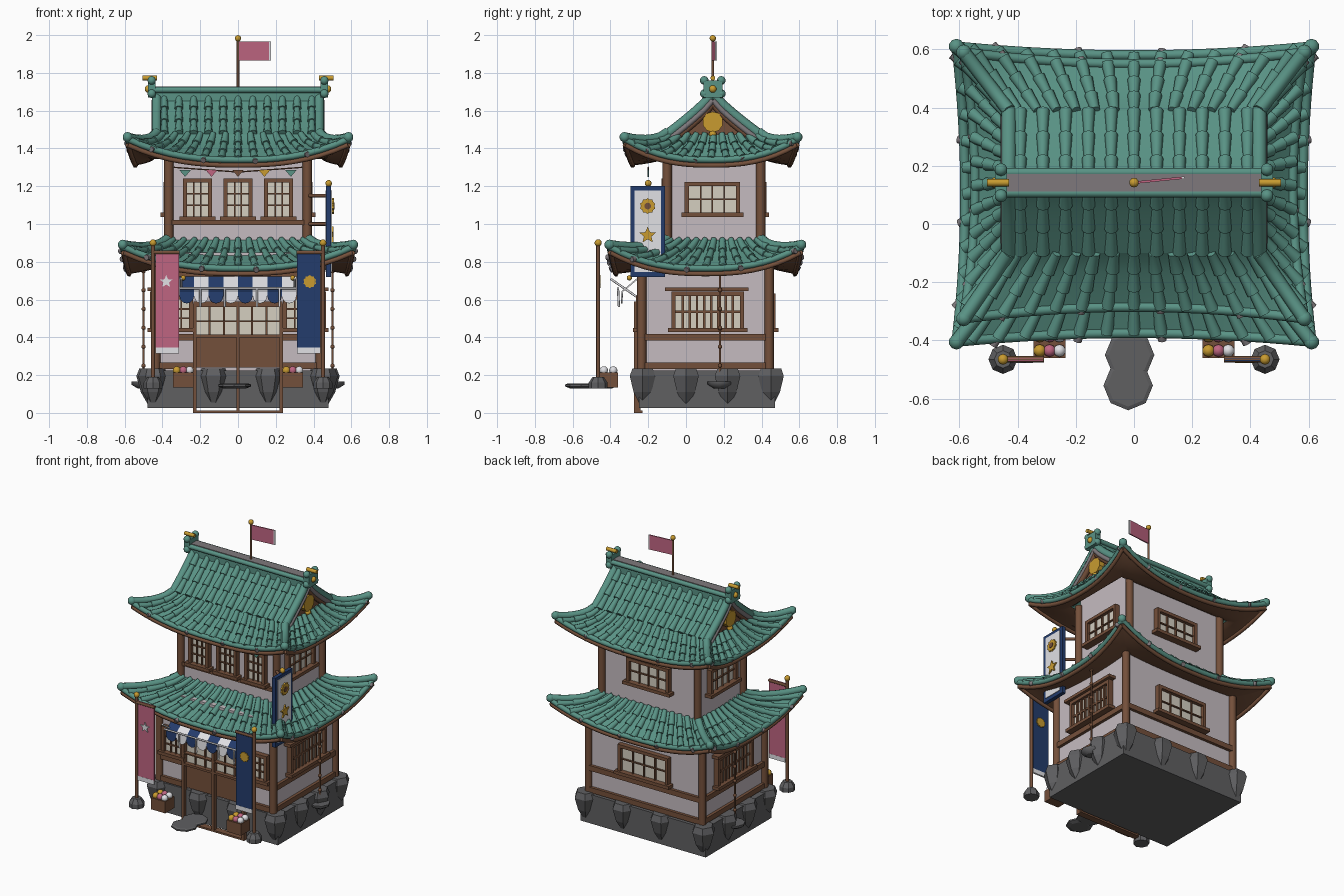
import bpy, bmesh
from math import sin, cos, pi
from mathutils import Matrix

if "Cube" in bpy.data.objects:
    bpy.data.objects.remove(bpy.data.objects["Cube"])

COLOURS = {"roof_green": (.10, .29, .235), "wood": (.175, .08, .043), "plaster": (.56, .5, .53),
           "stone": (.115, .115, .12), "gold": (.58, .33, .03), "pink": (.52, .13, .22),
           "navy": (.017, .045, .15), "white": (.75, .75, .78), "paper": (.66, .62, .53),
           "slate": (.21, .19, .2)}
MAT = {}
for key, rgb in COLOURS.items():
    m = bpy.data.materials.new(key)
    m.use_nodes = True
    m.diffuse_color = (*rgb, 1)
    m.node_tree.nodes["Principled BSDF"].inputs["Base Color"].default_value = (*rgb, 1)
    MAT[key] = m


def link(name, data, *mats):
    for key in mats:
        data.materials.append(MAT[key])
    ob = bpy.data.objects.new(name, data)
    bpy.context.scene.collection.objects.link(ob)
    return ob


def finish(name, bm, *mats, smooth=False):
    bmesh.ops.recalc_face_normals(bm, faces=bm.faces)
    for f in bm.faces:
        f.smooth = smooth
    me = bpy.data.meshes.new(name)
    bm.to_mesh(me)
    bm.free()
    return link(name, me, *mats)


def boxes(name, mat, bounds):
    bm = bmesh.new()
    for a, b, c, d, e, f in bounds:
        mid = Matrix.Translation(((a + b) / 2, (c + d) / 2, (e + f) / 2))
        bmesh.ops.create_cube(bm, size=1, matrix=mid @ Matrix.Diagonal((b - a, d - c, f - e, 1)))
    return finish(name, bm, mat)


def tubes(name, mat, paths, r, res=2, smooth=True):
    """Round bars along paths of (x, y, z) or (x, y, z, radius factor)."""
    cu = bpy.data.curves.new(name, "CURVE")
    cu.dimensions = "3D"
    cu.bevel_depth, cu.bevel_resolution, cu.use_fill_caps = r, res, True
    for path in paths:
        s = cu.splines.new("POLY")
        s.points.add(len(path) - 1)
        s.use_smooth = smooth
        for pt, co in zip(s.points, path):
            pt.co = (*co[:3], 1)
            pt.radius = co[3] if len(co) > 3 else 1
    return link(name, cu, mat)


def balls(name, mat, items):
    bm = bmesh.new()
    for x, y, z, r in items:
        bmesh.ops.create_uvsphere(bm, u_segments=10, v_segments=7, radius=r,
                                  matrix=Matrix.Translation((x, y, z)))
    return finish(name, bm, mat, smooth=True)


# Map (along wall, outward, up) to world for each wall
FACE = {"front": lambda u, d, z: (u, -d, z), "back": lambda u, d, z: (u, d, z),
        "right": lambda u, d, z: (d, u, z), "left": lambda u, d, z: (-d, u, z)}


def on_wall(face, u0, u1, d0, d1, z0, z1):
    a, b = FACE[face](u0, d0, z0), FACE[face](u1, d1, z1)
    return [v for p, q in zip(a, b) for v in (min(p, q), max(p, q))]


def prism(name, mat, face, pts, d0, d1):
    bm = bmesh.new()
    rings = [[bm.verts.new(FACE[face](u, d, z)) for u, z in pts] for d in (d0, d1)]
    for ring in rings:
        bm.faces.new(ring)
    for i in range(len(pts)):
        j = i - 1
        bm.faces.new((rings[0][j], rings[0][i], rings[1][i], rings[1][j]))
    return finish(name, bm, mat)


def star(u, z, r, inner=1, n=5):
    return [(u + sin(k * pi / n) * r * (inner if k % 2 else 1),
             z + cos(k * pi / n) * r * (inner if k % 2 else 1)) for k in range(2 * n)]


def window(name, face, u, d, z0, z1, w, nx, ny, bar=.008):
    h, t = w / 2, .022
    boxes(name + "_paper", "paper", [on_wall(face, u - h, u + h, d, d + .012, z0, z1)])
    parts = [(u - h - t, u - h, d, d + .035, z0 - t, z1 + t), (u + h, u + h + t, d, d + .035, z0 - t, z1 + t),
             (u - h, u + h, d, d + .035, z1, z1 + t), (u - h - .04, u + h + .04, d, d + .05, z0 - t, z0)]
    for i in range(1, nx):
        c = u - h + w * i / nx
        parts.append((c - bar / 2, c + bar / 2, d, d + .024, z0, z1))
    for i in range(1, ny):
        c = z0 + (z1 - z0) * i / ny
        parts.append((u - h, u + h, d, d + .022, c - bar / 2, c + bar / 2))
    boxes(name + "_frame", "wood", [on_wall(face, *p) for p in parts])


# Stone base with wedge rocks
boxes("base_slab", "stone", [(-.48, .48, -.25, .47, .025, .225)])
spots = [(x, y) for y in (-.23, .45) for x in (-.45, -.13, .16, .45)]
spots += [(x, y) for x in (-.46, .46) for y in (.0, .22)]
tubes("base_rocks", "stone", [[(x, y, .035, .15), (x, y, .11, .7), (x, y, .195, 1), (x, y, .235, .8)]
                              for x, y in spots], .078, 1, False)
tubes("stepping_stones", "stone", [[(x, y, .13, .7), (x, y, .14, 1), (x, y, .15, 1), (x, y, .155, .85)]
                                   for x, y in ((-.015, -.45), (-.02, -.555))], .085, 2, False)

# Storey walls, posts and beams
boxes("lower_walls", "plaster", [(-.43, .43, -.23, .44, .2, .85)])
boxes("upper_walls", "plaster", [(-.36, .36, -.095, .39, .8, 1.42)])
tubes("corner_posts", "wood", [[(s * x, y, z0), (s * x, y, z1)] for s in (-1, 1) for x, y, z0, z1 in
      ((.435, -.235, .22, .82), (.435, .44, .22, .82), (.367, -.1, .85, 1.38), (.367, .395, .85, 1.38))], .025)
beams = []
for z in (.25, .40):
    beams += [on_wall(f, -.24, .45, .42, .45, z - .018, z + .018) for f in ("left", "right")]
    beams += [on_wall("back", -.43, .43, .43, .46, z - .018, z + .018)]
    beams += [(s * .335 - .1, s * .335 + .1, -.25, -.22, z - .018, z + .018) for s in (-1, 1)]
beams += [(-.36, .36, -.115, -.09, .995, 1.02), (-.43, .43, -.25, -.22, .72, .75)]
boxes("wall_beams", "wood", beams)

# Windows
for f in ("left", "right"):
    window(f + "_lower_window", f, .115, .43, .45, .62, .34, 9, 2, .013)
    boxes(f + "_window_hood", "wood", [on_wall(f, -.11, .33, .43, .48, .645, .665)])
    window(f + "_upper_window", f, .14, .36, 1.06, 1.2, .25, 4, 2)
window("back_lower_window", "back", 0, .44, .45, .61, .34, 4, 2)
window("back_upper_window", "back", 0, .39, 1.06, 1.2, .28, 4, 2)
for i in (-1, 0, 1):
    window(f"front_upper_window_{i + 2}", "front", i * .215, .095, 1.04, 1.22, .11, 3, 3)
for s in (-1, 1):
    window(f"front_lower_window_{s + 2}", "front", s * .32, .23, .45, .6, .12, 3, 3)

# Sliding doors
boxes("door_panels", "wood", [(-.22, .22, -.25, -.22, .24, .41)])
boxes("door_paper", "paper", [(-.22, .22, -.245, -.22, .41, .56)])
lattice = [(x - .005, x + .005, -.255, -.23, .41, .56) for x in (-.15, -.075, .075, .15)]
lattice += [(x - .009, x + .009, -.275, -.24, 0, .58) for x in (-.23, 0, .23)]
lattice += [(-.235, .235, -.275, -.23, z, z + h) for z, h in ((0, .012), (.40, .015), (.48, .008), (.56, .03))]
boxes("door_frame", "wood", lattice)


# Curved roofs
def skirt(inner, outer, zin, drop, lift, bow):
    """Surface of a hipped skirt with upswept corners."""
    def at(face, u, v, under=0):
        x, y0, y1 = [a + (b - a) * v for a, b in zip(inner, outer)]
        dent = bow * v * (1 - u * u)
        z = zin - drop * max(v, 0) ** .8 + lift * abs(u) ** 2.5 * v ** 1.5 - under * (1.0 - .75 * v)
        if face == "front":
            return (u * x, y0 + dent, z)
        if face == "back":
            return (u * x, y1 - dent, z)
        return ((x - dent) * (1 if face == "right" else -1), (y0 + y1) / 2 + u * (y1 - y0) / 2, z)
    return at


def sheet(name, mat, fns, nu=16, nv=6):
    bm = bmesh.new()
    for fn in fns:
        g = [[bm.verts.new(fn(2 * i / nu - 1, j / nv)) for i in range(nu + 1)] for j in range(nv + 1)]
        for j in range(nv):
            for i in range(nu):
                bm.faces.new((g[j][i], g[j][i + 1], g[j + 1][i + 1], g[j + 1][i]))
    return finish(name, bm, mat, smooth=True)


def ribs(fn, n, courses):
    """Overlapping tapered tiles running down a slope."""
    out = []
    for i in range(n):
        u = (2 * i + 1) / n - 1
        for c in range(courses):
            pts = [fn(u, (c + k / 2) / courses) for k in range(3)]
            out.append([(x, y, z + .004, .75 + .17 * k) for k, (x, y, z) in enumerate(pts)])
    return out


def eaves_roof(name, at):
    tops, unders, tiles, eave, fascia, caps = [], [], [], [], [], []
    for f in FACE:
        fn = lambda u, v, f=f: at(f, u, v)
        tops.append(fn)
        unders.append(lambda u, v, f=f: at(f, u, v, .12))
        n = 13 if f in ("front", "back") else 11
        tiles += ribs(fn, n, 3)
        eave.append([fn(k / 8 - 1, 1) for k in range(17)])
        fascia.append([at(f, k / 8 - 1, .985, .12) for k in range(17)])
        caps += [[fn((2 * i + 1) / n - 1, .96), fn((2 * i + 1) / n - 1, 1.09)] for i in range(1, n, 3)]
    hips = [[at(f, s, k / 6) for k in range(7)] for f in ("front", "back") for s in (-1, 1)]
    sheet(name + "_tile_bed", "roof_green", tops)
    sheet(name + "_soffit", "wood", unders)
    tubes(name + "_tile_ribs", "roof_green", tiles, .021)
    tubes(name + "_eave_roll", "roof_green", eave, .017)
    tubes(name + "_fascia", "wood", fascia, .014, 1)
    tubes(name + "_tile_ends", "slate", caps, .015)
    tubes(name + "_hip_rolls", "roof_green", [[(x, y, z + .012) for x, y, z in h] for h in hips], .024)
    balls(name + "_hip_knobs", "roof_green", [(*h[-1][:2], h[-1][2] + .01, .027) for h in hips])


eaves_roof("lower_roof", skirt((.37, -.1, .395), (.61, -.405, .61), .915, .15, .115, .03))
eaves_roof("upper_roof", skirt((.43, -.1, .39), (.585, -.325, .59), 1.475, .135, .11, .04))

# Gabled top of the upper roof
RIDGE = .142


def slope(y_end):
    return lambda u, t: (u * .43, RIDGE + (y_end - RIDGE) * t, 1.69 - .215 * t ** .85)


slopes = [slope(-.1), slope(.39)]
sheet("gable_roof_bed", "roof_green", slopes)
tubes("gable_roof_ribs", "roof_green", [p for fn in slopes for p in ribs(fn, 11, 3)], .021)
verges = [[fn(s, k / 5) for k in range(6)] for fn in slopes for s in (-1, 1)]
tubes("gable_verge_rolls", "roof_green", verges, .026)
tubes("gable_bargeboards", "slate", [[(x * 1.03, y, z - .035) for x, y, z in v] for v in verges], .016, 1)
tubes("gable_wood_trim", "wood", [[(x, y, z - .055) for x, y, z in v] for v in verges], .02, 1)
for f in ("left", "right"):
    prism(f + "_gable_panel", "wood", f, [(-.08, 1.46), (.37, 1.46), (RIDGE, 1.67)], .37, .41)
    prism(f + "_gable_medallion", "gold", f, star(RIDGE, 1.54, .055), .41, .445)

# Ridge and its end ornaments
boxes("ridge_beam", "roof_green", [(-.44, .44, RIDGE - .035, RIDGE + .035, 1.65, 1.722)])
boxes("ridge_cap", "slate", [(-.44, .44, RIDGE - .03, RIDGE + .03, 1.722, 1.728)])
tubes("ridge_rolls", "roof_green", [[(-.44, RIDGE + s, 1.71), (.44, RIDGE + s, 1.71)] for s in (-.035, .035)], .016)
boxes("ridge_end_blocks", "roof_green", [(s * .457 - .02, s * .457 + .02, RIDGE - .05, RIDGE + .05, 1.67, 1.76)
                                         for s in (-1, 1)])
balls("ridge_end_knobs", "roof_green", [(s * .457, RIDGE + d, z, .023) for s in (-1, 1)
                                        for d in (-.045, .045) for z in (1.69, 1.76)])
tubes("ridge_gold_rods", "gold", [[(s * .43, RIDGE, 1.773), (s * .505, RIDGE, 1.773)] for s in (-1, 1)], .013)
balls("gold_studs", "gold", [(s * x, RIDGE, z, .02) for s in (-1, 1) for x, z in ((.475, 1.715), (.435, 1.475))])

# Rooftop flag
tubes("roof_flagpole", "wood", [[(0, RIDGE, 1.72), (0, RIDGE, 1.98)]], .007)
for nm, mat, x0, x1 in (("roof_flag", "pink", .005, .165), ("roof_flag_hem", "white", .165, .175)):
    flag = boxes(nm, mat, [(x0, x1, -.004, .004, 1.865, 1.965)])
    flag.location.y, flag.rotation_euler.z = RIDGE, .1

# Striped awning with scalloped hem
bm = bmesh.new()
N, W = 8, .0775
for i in range(N):
    x = (i - N / 2) * W
    strip = [(x, -.24, .73), (x + W, -.24, .73), (x + W, -.34, .645), (x, -.34, .645)]
    hem = [(x + W / 2 - cos(k * pi / 6) * W / 2, -.345, .62 - .04 * sin(k * pi / 6)) for k in range(7)]
    a, b, c, d = [bm.verts.new(p) for p in strip]
    for verts in ((a, b, c, d), (d, c, *[bm.verts.new(p) for p in reversed(hem)])):
        bm.faces.new(verts).material_index = i % 2
awning = finish("awning", bm, "navy", "white")
awning.modifiers.new("thickness", "SOLIDIFY").thickness = .008
tubes("awning_rods", "white", [[(-.31, -.36, .66), (.31, -.36, .66)]] +
      [[(s * .3, -.24, .6), (s * .3, -.4, .71)] for s in (-1, 1)] +
      [[(x, -.36, .66), (x, -.355, .56)] for x in (-.2, -.07, .1, .22)], .006)

# Standing banners, fruit crates, rain chains
tops = []
for s, mat, nm in ((-1, "pink", "right"), (1, "navy", "left")):
    x, y = s * .45, -.465
    tubes(nm + "_banner_pole", "wood", [[(x, y, .15), (x, y, .89)], [(x, y, .85), (s * .31, y, .85)]], .011)
    tubes(nm + "_banner_foot", "stone", [[(x, y, .13, 1), (x, y, .16, 1), (x, y, .19, .6)]], .05, 2, False)
    tops.append((x, y, .9, .019))
    u0, u1 = sorted((s * .312, s * .438))
    boxes(nm + "_banner", mat, [(u0, u1, y - .005, y + .005, .345, .86)])
    boxes(nm + "_banner_hem", "white", [(u0, u1, y - .006, y + .006, .315, .345)])
    for f, d in (("front", -y), ("back", y)):
        prism(f"{nm}_banner_emblem_{f}", "white" if s < 0 else "gold", f,
              star(s * .38, .695, .035, *((.45, 5) if s < 0 else (.85, 10))), d + .005, d + .012)
    cx = s * .29
    boxes(nm + "_crate", "wood", [(cx - .055, cx + .055, -.46, -.36, .135, .215)])
    for k, fruit in enumerate(("gold", "pink", "white")):
        balls(f"{nm}_{fruit}_fruit", fruit, [(cx + (k - 1) * .034, -.41 + d, .225, .022) for d in (-.025, .025)])
    tubes(nm + "_rain_chain", "wood", [[(s * .5, .18, .17), (s * .5, .18, .78)]], .006)
    balls(nm + "_chain_beads", "wood", [(s * .5, .18, .25 + k * .1, .012) for k in range(6)])
    tubes(nm + "_rain_basin", "stone", [[(s * .5, .18, .13, .5), (s * .5, .18, .15, 1), (s * .5, .18, .165, 1)]], .065)
    tops.append((s * .29, -.3, .715, .014))

# Hanging signboard
boxes("signboard_frame", "navy", [(.467, .493, -.295, -.11, .72, 1.2)])
boxes("signboard_panel", "white", [(.463, .497, -.272, -.133, .745, 1.178)])
tubes("signboard_bracket", "wood", [[(.36, -.1, z), (.48, -.2, z)] for z in (1.0, 1.15)], .01)
prism("signboard_sun", "gold", "right", star(-.203, 1.095, .042, .85, 10), .497, .507)
prism("signboard_sun_hub", "wood", "right", star(-.203, 1.095, .018), .507, .511)
prism("signboard_star", "gold", "right", star(-.203, .94, .046, .45), .497, .506)
prism("signboard_heart", "pink", "right", star(-.203, .82, .035, .8, 4), .497, .506)
balls("gold_finials", "gold", tops + [(.48, -.2, 1.215, .018), (0, RIDGE, 1.983, .017)])

# Small pennants under the upper eave
tubes("pennant_string", "wood", [[(-.34, -.2, 1.3), (0, -.2, 1.275), (.34, -.2, 1.3)]], .004, 1)
for k, mat in enumerate(("roof_green", "pink", "wood", "gold", "roof_green")):
    u = (k - 2) * .14
    prism(f"pennant_{k + 1}", mat, "front", [(u - .03, 1.285), (u + .03, 1.285), (u, 1.25)], .197, .204)
